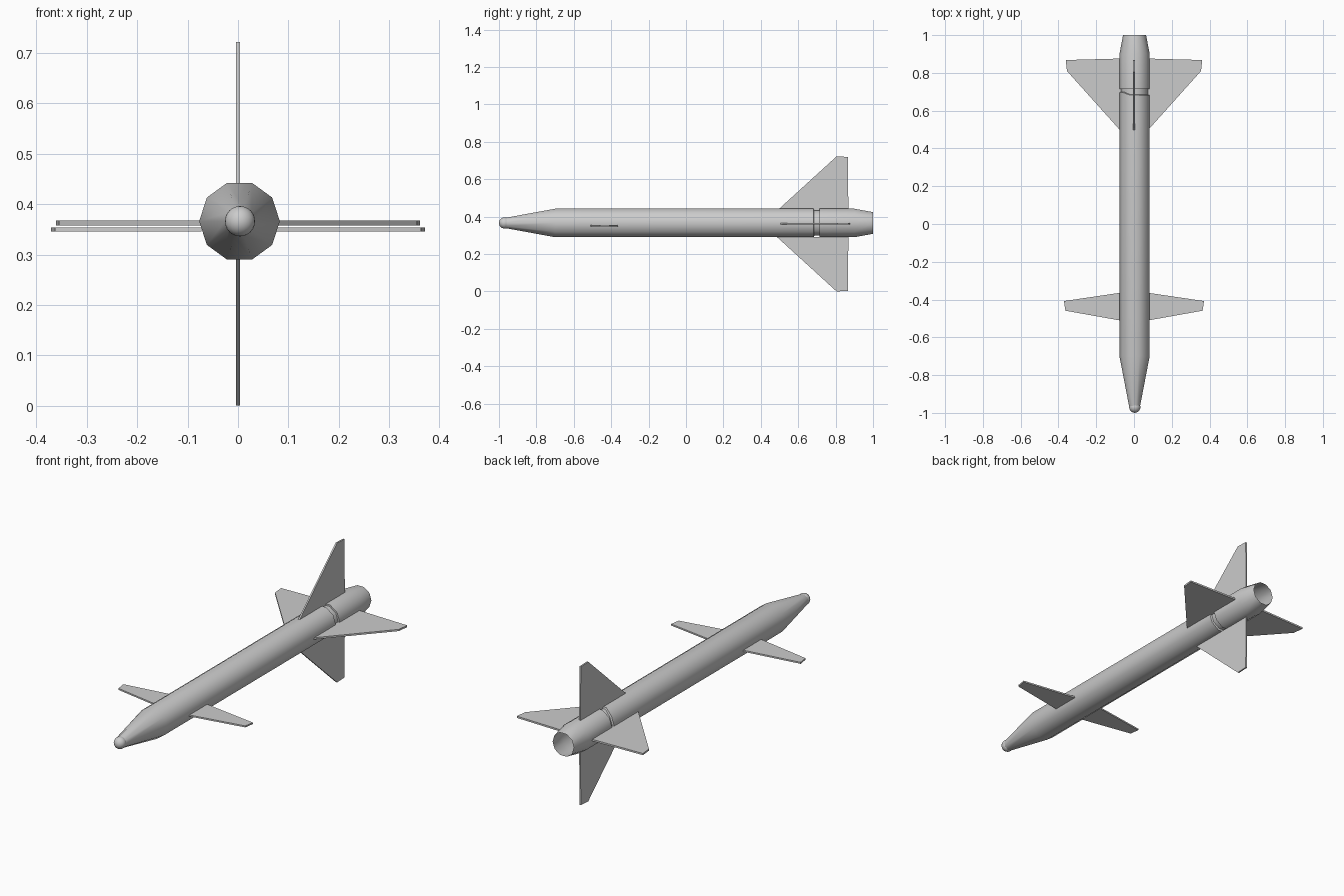
import bpy, bmesh, math

if "Cube" in bpy.data.objects:
    bpy.data.objects.remove(bpy.data.objects["Cube"])

CX, CZ = 0.003, 0.366   # body axis
SIDES = 10


def make_object(name, bm, smooth=None):
    bmesh.ops.recalc_face_normals(bm, faces=bm.faces)
    mesh = bpy.data.meshes.new(name)
    bm.to_mesh(mesh)
    bm.free()
    ob = bpy.data.objects.new(name, mesh)
    bpy.context.collection.objects.link(ob)
    if smooth:
        bpy.ops.object.select_all(action='DESELECT')
        ob.select_set(True)
        bpy.context.view_layer.objects.active = ob
        bpy.ops.object.shade_smooth_by_angle(angle=math.radians(smooth))
    return ob


def lathe(name, profile, notch=()):
    """Open ten-sided tube along y; rings listed in notch slope back on the left."""
    bm = bmesh.new()
    rings = []
    for n, (y, r) in enumerate(profile):
        ring = []
        for i in range(SIDES):
            a = 2 * math.pi * i / SIDES
            x = r * math.cos(a)
            dy = 0.015 if n in notch and x < -0.05 else 0
            ring.append(bm.verts.new((CX + x, y + dy, CZ + r * math.sin(a))))
        rings.append(ring)
    for a, b in zip(rings, rings[1:]):
        for i in range(SIDES):
            j = (i + 1) % SIDES
            bm.faces.new((a[i], a[j], b[j], b[i]))
    return make_object(name, bm, 40)


def fin(name, outline, thickness, place):
    """Flat plate from a (span, y) outline; place maps (span, y, offset) to xyz."""
    bm = bmesh.new()
    lo, hi = ([bm.verts.new(place(s, y, t)) for s, y in outline]
              for t in (-thickness / 2, thickness / 2))
    bm.faces.new(lo[::-1])
    bm.faces.new(hi)
    for i in range(len(lo)):
        j = (i + 1) % len(lo)
        bm.faces.new((lo[i], lo[j], hi[j], hi[i]))
    return make_object(name, bm)


# Body tube with tapered nose, recessed joint and hollow tail nozzle
lathe("body", [(-0.965, 0.029), (-0.70, 0.08), (0.682, 0.08), (0.685, 0.071),
               (0.714, 0.071), (0.714, 0.08), (0.90, 0.08), (1.0, 0.061)], notch=(2, 3))

# Rounded nose tip
bm = bmesh.new()
bmesh.ops.create_uvsphere(bm, u_segments=20, v_segments=12, radius=0.03)
bmesh.ops.translate(bm, verts=bm.verts, vec=(CX + 0.001, -0.97, CZ))
make_object("nose_tip", bm, 40)

# Outlines as (distance from centre, y)
canard = [(0.072, -0.511), (0.363, -0.459), (0.371, -0.408), (0.072, -0.364)]
side_fin = [(0.068, 0.49), (0.355, 0.81), (0.361, 0.868), (0.068, 0.876)]
upright = [(0.070, 0.486), (0.361, 0.805), (0.358, 0.866), (0.070, 0.868)]

# Forward wings, tail wings and upright tail fins, mirrored in pairs
for side, s in (("right", 1), ("left", -1)):
    fin("front_wing_" + side, canard, 0.008,
        lambda d, y, t: (s * d, y, 0.350 + t))
    fin("tail_wing_" + side, side_fin, 0.009,
        lambda d, y, t: (s * d, y, 0.3625 + t))
for side, s in (("upper", 1), ("lower", -1)):
    fin("tail_fin_" + side, upright, 0.008,
        lambda d, y, t: (t, y, 0.361 + s * d))
